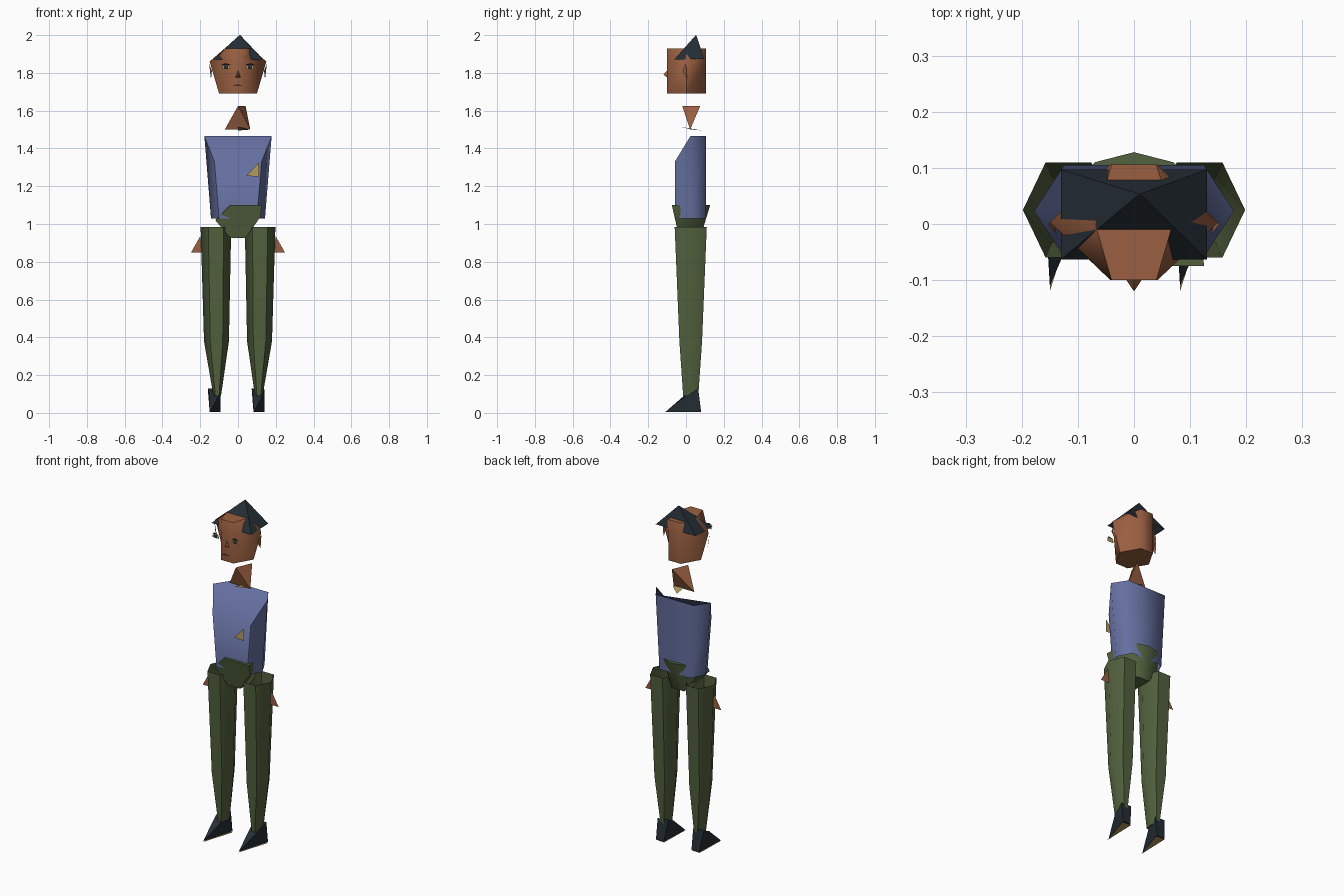
import bpy, bmesh, math

cube = bpy.data.objects.get("Cube")
if cube:
    bpy.data.objects.remove(cube, do_unlink=True)


def material(name, rgb):
    m = bpy.data.materials.new(name)
    m.use_nodes = True
    m.diffuse_color = (*rgb, 1)
    node = m.node_tree.nodes["Principled BSDF"]
    node.inputs["Base Color"].default_value = (*rgb, 1)
    node.inputs["Roughness"].default_value = 0.8
    return m


SKIN = material("warm brown skin", (0.32, 0.115, 0.052))
BLUE = material("dusty blue cloth", (0.13, 0.16, 0.35))
GREEN = material("olive green cloth", (0.085, 0.12, 0.048))
DARK = material("blue black", (0.018, 0.027, 0.036))
GOLD = material("dull gold", (0.46, 0.33, 0.12))


def finish(name, bm, mat, angle):
    bmesh.ops.recalc_face_normals(bm, faces=bm.faces[:])
    me = bpy.data.meshes.new(name)
    bm.to_mesh(me)
    bm.free()
    me.materials.append(mat)
    me.shade_smooth()
    me.set_sharp_from_angle(angle=math.radians(angle))
    ob = bpy.data.objects.new(name, me)
    bpy.context.collection.objects.link(ob)
    return ob


def ring(cx, cy, z, hw, hd, flat=0.5, front_z=None):
    """Six-sided ring with corners at the left and right."""
    fz = z if front_z is None else front_z
    f = hw * flat
    return [(cx + hw, cy, z), (cx + f, cy + hd, z), (cx - f, cy + hd, z),
            (cx - hw, cy, z), (cx - f, cy - hd, fz), (cx + f, cy - hd, fz)]


def loft(name, rings, mat, caps=(True, True), angle=62):
    bm = bmesh.new()
    rows = [[bm.verts.new(p) for p in r] for r in rings]
    for a, b in zip(rows, rows[1:]):
        for i in range(len(a)):
            j = (i + 1) % len(a)
            bm.faces.new((a[i], a[j], b[j], b[i]))
    for row, cap in zip((rows[0], rows[-1]), caps):
        if cap:
            bm.faces.new(row)
    return finish(name, bm, mat, angle)


def hull(name, points, mat, angle=30):
    bm = bmesh.new()
    verts = [bm.verts.new(p) for p in points]
    bmesh.ops.convex_hull(bm, input=verts)
    return finish(name, bm, mat, angle)


def plate(name, points, mat):
    bm = bmesh.new()
    bm.faces.new([bm.verts.new(p) for p in points])
    return finish(name, bm, mat, 30)


def front_plate(name, y, points, mat):
    return plate(name, [(x, y, z) for x, z in points], mat)


# Head, hair and neck
loft("head", [ring(0, 0.003, 1.69, 0.10, 0.103, 0.4),
              ring(0, 0.003, 1.86, 0.15, 0.103, 0.28),
              ring(0, 0.003, 1.93, 0.07, 0.103, 0.57)], SKIN)
base = [(0.13, -0.063, 1.87), (0.13, 0.097, 1.875),
        (-0.13, 0.097, 1.875), (-0.13, -0.063, 1.87)]
loft("hair", [base, [(0.012, 0.052, 2), (0.012, 0.054, 2),
                     (0.008, 0.054, 2), (0.008, 0.052, 2)]], DARK, (False, True), 30)
hull("neck", [(0, -0.02, 1.625), (0.04, 0.075, 1.625),
              (-0.07, 0.022, 1.5), (0.065, 0.022, 1.5)], SKIN)
plate("necklace", [(0, -0.03, 1.515), (0.065, 0.03, 1.5), (0, 0.085, 1.495)], GOLD)

# Face
hull("nose", [(0, -0.12, 1.79), (0.015, -0.098, 1.775),
              (-0.015, -0.098, 1.775), (0, -0.098, 1.815)], SKIN)
front_plate("mouth", -0.115, [(-0.035, 1.733), (0.03, 1.733), (0, 1.739)], DARK)
for s, side in ((1, "left"), (-1, "right")):
    x = s * 0.063
    front_plate(side + "_eye", -0.118, [(x - 0.022, 1.82), (x + 0.022, 1.82),
                (x + 0.018, 1.84), (x - 0.018, 1.84)], GOLD)
    front_plate(side + "_pupil", -0.12, [(x - 0.01, 1.821), (x + 0.01, 1.821),
                (x + 0.01, 1.84), (x - 0.01, 1.84)], DARK)
    front_plate(side + "_brow", -0.12, [(x - 0.024, 1.843), (x + 0.024, 1.843),
                (x + s * 0.005, 1.852)], DARK)
    plate(side + "_ear", [(s * 0.138, -0.018, 1.81), (s * 0.153, 0, 1.85),
                          (s * 0.143, 0.006, 1.765)], SKIN)

# Torso
loft("shirt", [ring(0, 0.023, 1.03, 0.143, 0.082, 0.7),
               ring(0, 0.023, 1.465, 0.178, 0.082, 0.7, front_z=1.33)],
     BLUE, (False, True))
front_plate("badge", -0.1, [(0.045, 1.255), (0.11, 1.25), (0.11, 1.325)], GOLD)
hull("pelvis", [(-0.04, -0.075, 1.1), (0.125, -0.075, 1.1), (0.11, 0.07, 1.1),
                (0.07, 0.11, 1.1), (0, 0.128, 1.1), (-0.07, 0.11, 1.1),
                (-0.12, -0.05, 1.02), (0.12, -0.06, 1.04), (-0.11, 0.06, 1.02),
                (0.04, -0.035, 0.925), (-0.04, -0.035, 0.925),
                (0.04, 0.075, 0.925), (-0.04, 0.075, 0.925)], GREEN, 50)

# Arms end, legs and shoes
for s, side in ((1, "left"), (-1, "right")):
    front_plate(side + "_hand", 0.025, [(s * 0.248, 0.85), (s * 0.185, 0.85),
                                        (s * 0.2, 0.935)], SKIN)
    loft(side + "_leg", [ring(s * 0.117, 0.025, 0.985, 0.081, 0.085),
                         ring(s * 0.114, 0.025, 0.38, 0.066, 0.06),
                         ring(s * 0.11, 0.025, 0.09, 0.02, 0.04)],
         GREEN, (False, True))
    # The shoes are the same shape, shifted rather than mirrored
    x = 0.11 if s > 0 else -0.122
    hull(side + "_shoe", [(x - 0.028, -0.11, 0.004), (x - 0.02, 0.08, 0.004),
                          (x + 0.03, 0.08, 0.004), (x - 0.038, 0.06, 0.13),
                          (x + 0.03, 0.065, 0.125), (x - 0.03, 0, 0.1),
                          (x + 0.02, 0, 0.09)], DARK)
    plate(side + "_sole", [(x - 0.028, -0.12, 0), (x + 0.034, 0.075, 0),
                           (x - 0.022, 0.08, 0)], GOLD)
